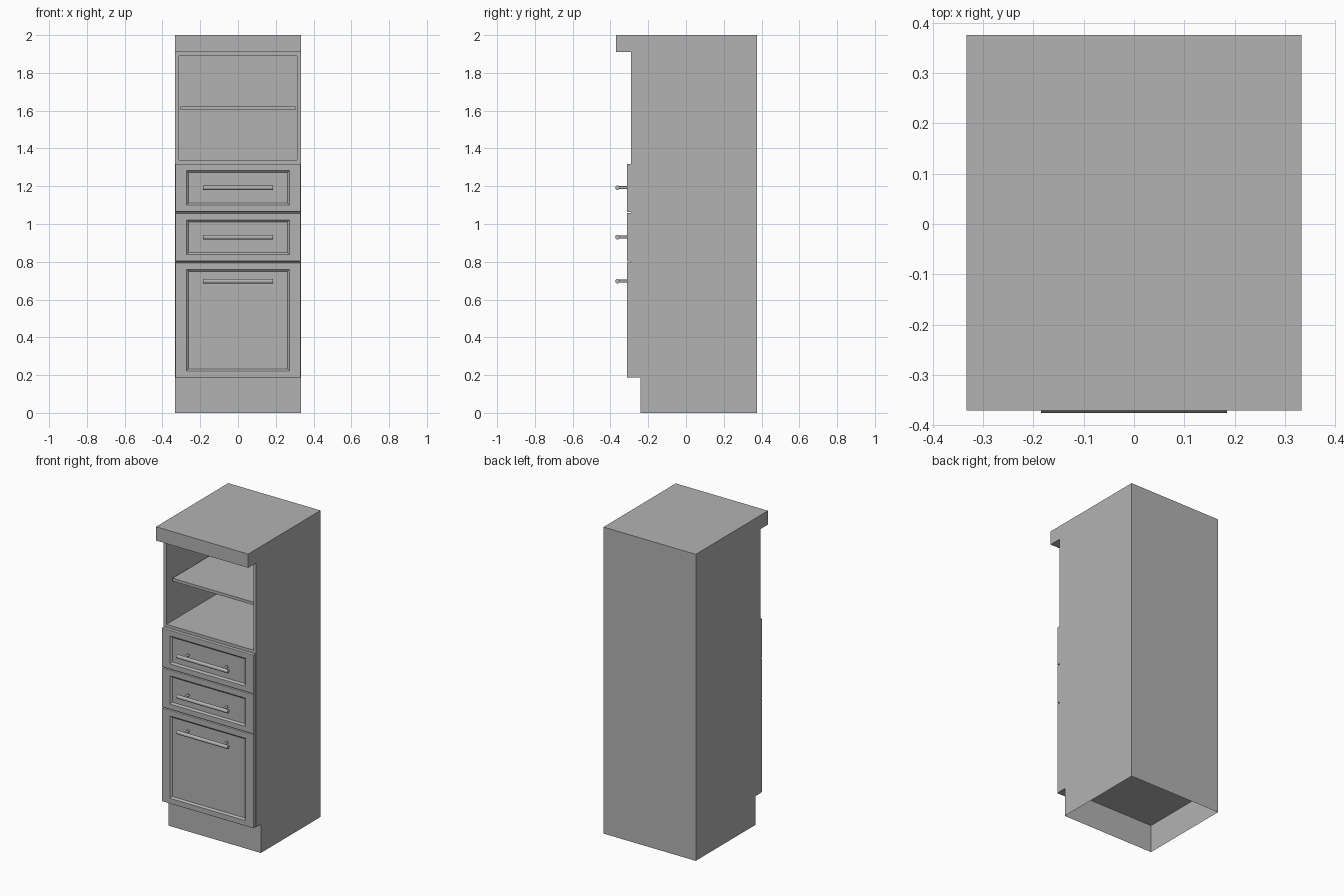
import bpy, bmesh, math
from mathutils import Matrix, Vector

if "Cube" in bpy.data.objects:
    bpy.data.objects.remove(bpy.data.objects["Cube"], do_unlink=True)

grey = bpy.data.materials.new("cabinet_grey")
grey.use_nodes = True
grey.diffuse_color = (0.45, 0.45, 0.45, 1)
grey.node_tree.nodes["Principled BSDF"].inputs["Base Color"].default_value = grey.diffuse_color

HALF_W = 0.333
FRONT, BACK = -0.29, 0.375
DOOR_FACE = -0.313
PLINTH_TOP = 0.187
NICHE_LOW, CORNICE_LOW = 1.318, 1.91
NICHE_BACK = 0.355


def finish(bm, name):
    mesh = bpy.data.meshes.new(name)
    bm.to_mesh(mesh)
    bm.free()
    mesh.materials.append(grey)
    ob = bpy.data.objects.new(name, mesh)
    bpy.context.collection.objects.link(ob)
    return ob


def add_box(bm, lo, hi):
    lo, hi = Vector(lo), Vector(hi)
    m = Matrix.Translation((lo + hi) / 2) @ Matrix.Diagonal((hi - lo).to_4d())
    bmesh.ops.create_cube(bm, size=1, matrix=m)


def front_face(bm):
    return min(bm.faces, key=lambda f: f.calc_center_median().y + abs(f.normal.y + 1))


# Carcass: side profile with plinth recess and cornice, extruded across the width
def carcass():
    profile = [(-0.24, 0), (-0.24, PLINTH_TOP), (FRONT, PLINTH_TOP), (FRONT, NICHE_LOW),
               (FRONT, CORNICE_LOW), (-0.37, CORNICE_LOW), (-0.37, 2), (BACK, 2), (BACK, 0)]
    bm = bmesh.new()
    side = bm.faces.new([bm.verts.new((-HALF_W, y, z)) for y, z in profile])
    new = bmesh.ops.extrude_face_region(bm, geom=[side])["geom"]
    for v in new:
        if isinstance(v, bmesh.types.BMVert):
            v.co.x = HALF_W
    bmesh.ops.recalc_face_normals(bm, faces=bm.faces)

    # Open niche sunk into the upper front
    mid = (NICHE_LOW + CORNICE_LOW) / 2
    opening = min(bm.faces, key=lambda f: (f.calc_center_median() - Vector((0, FRONT, mid))).length)
    bmesh.ops.inset_region(bm, faces=[opening], thickness=0.028)
    pocket = bmesh.ops.extrude_discrete_faces(bm, faces=[opening])["faces"][0]
    for v in pocket.verts:
        v.co.y = NICHE_BACK

    # Plinth is open underneath, closed by the cabinet floor
    bottom = min(bm.faces, key=lambda f: f.calc_center_median().z)
    bmesh.ops.delete(bm, geom=[bottom], context='FACES_ONLY')
    z = PLINTH_TOP - 0.006
    corners = [(-HALF_W, -0.24), (-HALF_W, BACK), (HALF_W, BACK), (HALF_W, -0.24)]
    bm.faces.new([bm.verts.new((x, y, z)) for x, y in corners])
    finish(bm, "carcass")


# Niche shelf, set back from the opening
def shelf():
    bm = bmesh.new()
    add_box(bm, (-0.305, -0.24, 1.603), (0.305, NICHE_BACK, 1.622))
    finish(bm, "niche_shelf")


# Door or drawer front with softened edge and a recessed panel
def panel_front(name, low, high):
    bm = bmesh.new()
    add_box(bm, (-0.331, DOOR_FACE, low), (0.331, FRONT, high))
    bm.normal_update()
    bmesh.ops.bevel(bm, geom=list(front_face(bm).edges), offset=0.004, segments=2,
                    profile=0.5, affect='EDGES')
    bm.normal_update()
    face = front_face(bm)
    bmesh.ops.inset_region(bm, faces=[face], thickness=0.045)
    for v in face.verts:
        v.co.x = math.copysign(0.273, v.co.x)
    bmesh.ops.inset_region(bm, faces=[face], thickness=0.015)
    for v in face.verts:
        v.co.y += 0.01
    finish(bm, name)


# Bar handle on two posts
def handle(name, z):
    bm = bmesh.new()

    def rod(radius, length, centre, axis):
        turn = Vector((0, 0, 1)).rotation_difference(Vector(axis)).to_matrix().to_4x4()
        bmesh.ops.create_cone(bm, cap_ends=True, segments=16, radius1=radius, radius2=radius,
                              depth=length, matrix=Matrix.Translation(centre) @ turn)

    rod(0.012, 0.37, (0, -0.363, z), (1, 0, 0))
    for x in (-0.14, 0.14):
        rod(0.008, 0.05, (x, -0.337, z), (0, 1, 0))
    ob = finish(bm, name)
    bpy.ops.object.select_all(action='DESELECT')
    ob.select_set(True)
    bpy.context.view_layer.objects.active = ob
    bpy.ops.object.shade_smooth_by_angle(angle=math.radians(40))


carcass()
shelf()
for part, low, high, grip in (("upper_drawer", 1.064, 1.318, 1.192),
                              ("lower_drawer", 0.802, 1.058, 0.93),
                              ("door", PLINTH_TOP, 0.796, 0.697)):
    panel_front(part + "_front", low, high)
    handle(part + "_handle", grip)
